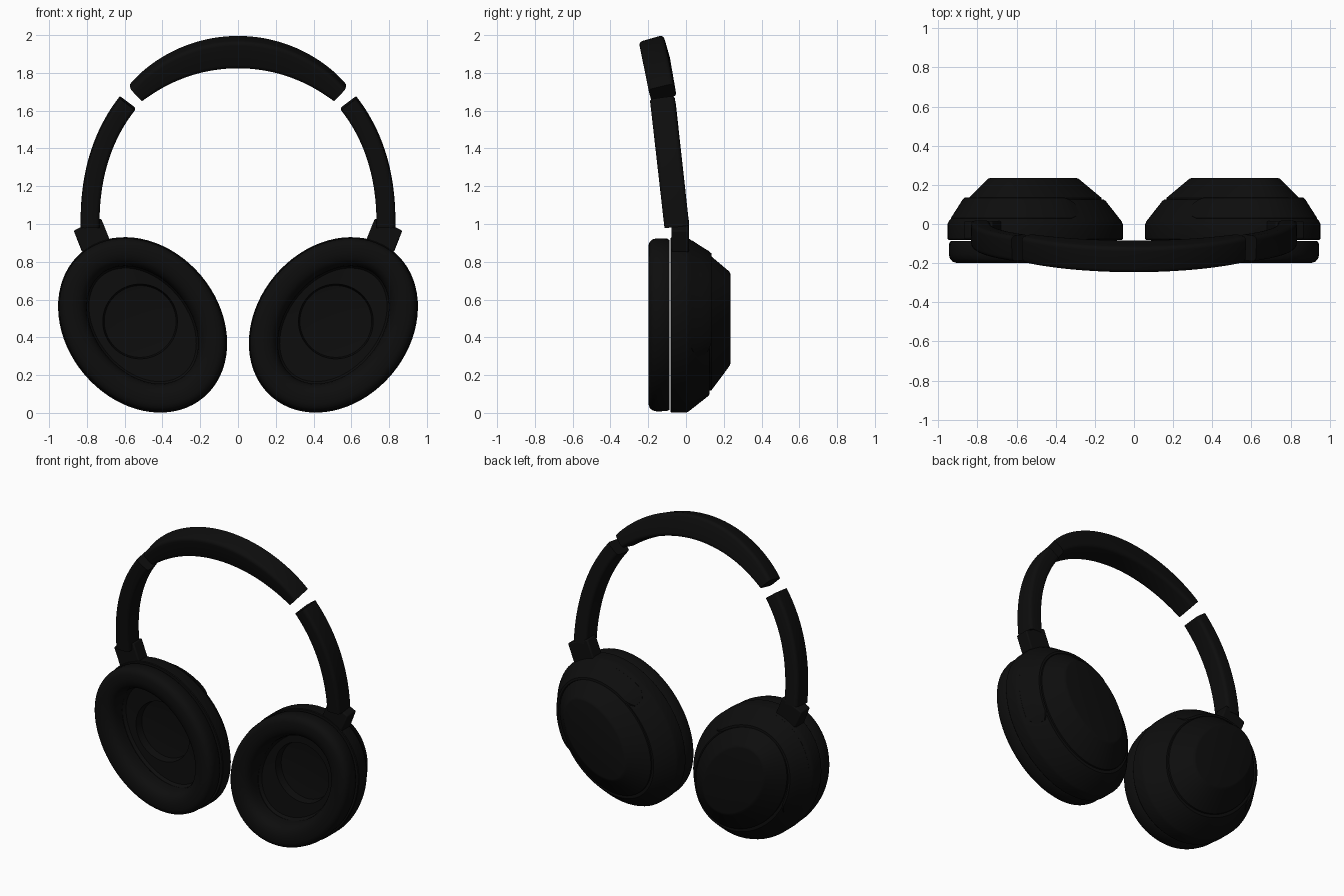
import bpy, bmesh, math
from mathutils import Vector

if "Cube" in bpy.data.objects:
    bpy.data.objects.remove(bpy.data.objects["Cube"], do_unlink=True)

black = bpy.data.materials.new("matte black")
black.use_nodes = True
black.diffuse_color = (0.004, 0.004, 0.004, 1)
bsdf = black.node_tree.nodes["Principled BSDF"]
bsdf.inputs["Base Color"].default_value = black.diffuse_color
bsdf.inputs["Roughness"].default_value = 0.6

TILT = math.radians(50)          # lean of the oval cups
MAJOR, MINOR = 0.502, 0.405      # oval half axes
CX, CZ = 0.505, 0.466            # cup centre
N = 72


def loft(name, rings, closed=False):
    """Skin a list of rings; cap the ends, or join last to first."""
    bm = bmesh.new()
    loops = [[bm.verts.new(p) for p in r] for r in rings]
    n = len(rings[0])
    pairs = list(zip(loops, loops[1:]))
    if closed:
        pairs.append((loops[-1], loops[0]))
    for lo, hi in pairs:
        for i in range(n):
            j = (i + 1) % n
            bm.faces.new((lo[i], lo[j], hi[j], hi[i]))
    if not closed:
        bm.faces.new(loops[0])
        bm.faces.new(loops[-1])
    bmesh.ops.recalc_face_normals(bm, faces=bm.faces)
    mesh = bpy.data.meshes.new(name)
    bm.to_mesh(mesh)
    bm.free()
    mesh.materials.append(black)
    obj = bpy.data.objects.new(name, mesh)
    bpy.context.collection.objects.link(obj)
    bpy.ops.object.select_all(action="DESELECT")
    obj.select_set(True)
    bpy.context.view_layer.objects.active = obj
    bpy.ops.object.shade_smooth_by_angle(angle=math.radians(32))
    return obj


def oval_point(s, t, a, b, y, dx=0, dz=0):
    u, v = a * math.cos(t), b * math.sin(t)
    x = CX + dx + u * math.cos(TILT) - v * math.sin(TILT)
    z = CZ + dz + u * math.sin(TILT) + v * math.cos(TILT)
    return Vector((s * x, y, z))


def oval(s, inset, y, dx=0, dz=0):
    return [oval_point(s, math.tau * i / N, MAJOR - inset, MINOR - inset, y, dx, dz)
            for i in range(N)]


def circle(s, r, y):
    return [oval_point(s, math.tau * i / N, r, r, y, 0.013, 0.018) for i in range(N)]


def strap_section(centre, tangent, thick, width, lean, r=0.022):
    """Rounded rectangle across a path."""
    side = Vector((0, math.cos(lean), math.sin(lean)))
    side = (side - tangent * side.dot(tangent)).normalized()
    up = tangent.cross(side)
    pts = []
    for k, (sx, sy) in enumerate(((1, 1), (-1, 1), (-1, -1), (1, -1))):
        for m in range(5):
            ang = math.pi / 2 * (k + m / 4)
            u = sx * (width / 2 - r) + r * math.cos(ang)
            v = sy * (thick / 2 - r) + r * math.sin(ang)
            pts.append(centre + side * u + up * v)
    return pts


def strap(name, path, thick, width, lean):
    """Sweep the section; thick is a function of the position along the path."""
    rings, last = [], len(path) - 1
    for i, p in enumerate(path):
        tangent = (path[min(i + 1, last)] - path[max(i - 1, 0)]).normalized()
        rings.append(strap_section(p, tangent, thick(i / last), width, lean))
    return loft(name, rings)


# Padded top of the headband, thickest in the middle
R, HALF = 0.786, 0.54
sweep = math.asin(HALF / R)
path = []
for i in range(41):
    a = sweep * (i / 20 - 1)
    drop = R * (1 - math.cos(a))
    path.append(Vector((R * math.sin(a), -0.165 + 0.19 * drop, 1.91 - drop)))
strap("headband_pad", path, lambda t: 0.092 + 0.058 * math.sin(math.pi * t) ** 0.8,
      0.137, math.radians(16))

for s, label in ((1, "left"), (-1, "right")):
    # Curved slider arm
    p0, p1, p2 = Vector((0.585, 0, 1.64)), Vector((0.79, 0, 1.38)), Vector((0.783, 0, 0.985))
    path = []
    for i in range(25):
        t = i / 24
        p = p0 * (1 - t) ** 2 + p1 * 2 * t * (1 - t) + p2 * t * t
        path.append(Vector((s * p.x, -0.05 - 0.112 * (p.z - 1), p.z)))
    strap(label + "_arm", path, lambda t: 0.1, 0.132, math.radians(10))

    # Hinge block between arm and cup
    outline = ((0.87, 0.965), (0.825, 0.85), (0.66, 0.87), (0.725, 1.03), (0.83, 0.985))
    hinge = loft(label + "_hinge", [[(s * x, y, z) for x, z in outline] for y in (-0.078, 0.015)])
    bev = hinge.modifiers.new("soft edges", "BEVEL")
    bev.width, bev.segments = 0.008, 2

    # Ear cushion ring
    profile = ((0.015, -0.088), (0.008, -0.1), (0.006, -0.155), (0.012, -0.178),
               (0.025, -0.192), (0.045, -0.199), (0.085, -0.199), (0.115, -0.192),
               (0.138, -0.175), (0.15, -0.15), (0.155, -0.12), (0.155, -0.088))
    loft(label + "_cushion", [oval(s, d, y) for d, y in profile], closed=True)

    # Cup shell with the round speaker recess in front
    rings = [circle(s, r, y) for r, y in ((0.12, 0.0), (0.19, -0.01), (0.198, -0.06))]
    rings += [oval(s, d, y) for d, y in
              ((0.165, -0.062), (0.152, -0.081), (0.004, -0.081), (0, -0.076), (0, 0.0),
               (0.006, 0.014), (0.05, 0.07), (0.088, 0.118), (0.096, 0.124), (0.15, 0.124))]
    loft(label + "_shell", rings)

    # Raised back plate, sloping to a flat face
    plate = ((0.108, 0.115, 0), (0.11, 0.134, 0), (0.122, 0.145, 0.1),
             (0.212, 0.226, 0.95), (0.222, 0.233, 1), (0.23, 0.235, 1))
    loft(label + "_back_plate", [oval(s, d, y, 0.01 * k, 0.008 + 0.024 * k) for d, y, k in plate])

    # Yoke band hugging the upper half of the shell
    band = ((0.022, 0.02), (0.016, 0.03), (0.05, 0.082), (0.075, 0.122), (0.086, 0.134),
            (0.1, 0.136), (0.106, 0.12))
    rings = []
    for i in range(41):
        f = i / 20 - 1
        squeeze = min(1, 0.45 + 7 * (1 - abs(f)))       # rounded ends
        rings.append([oval_point(s, math.radians(80) * f, MAJOR - d, MINOR - d, y)
                      for d, y in ((0.064 + (d - 0.064) * squeeze,
                                    0.085 + (y - 0.085) * squeeze) for d, y in band)])
    loft(label + "_yoke", rings)
